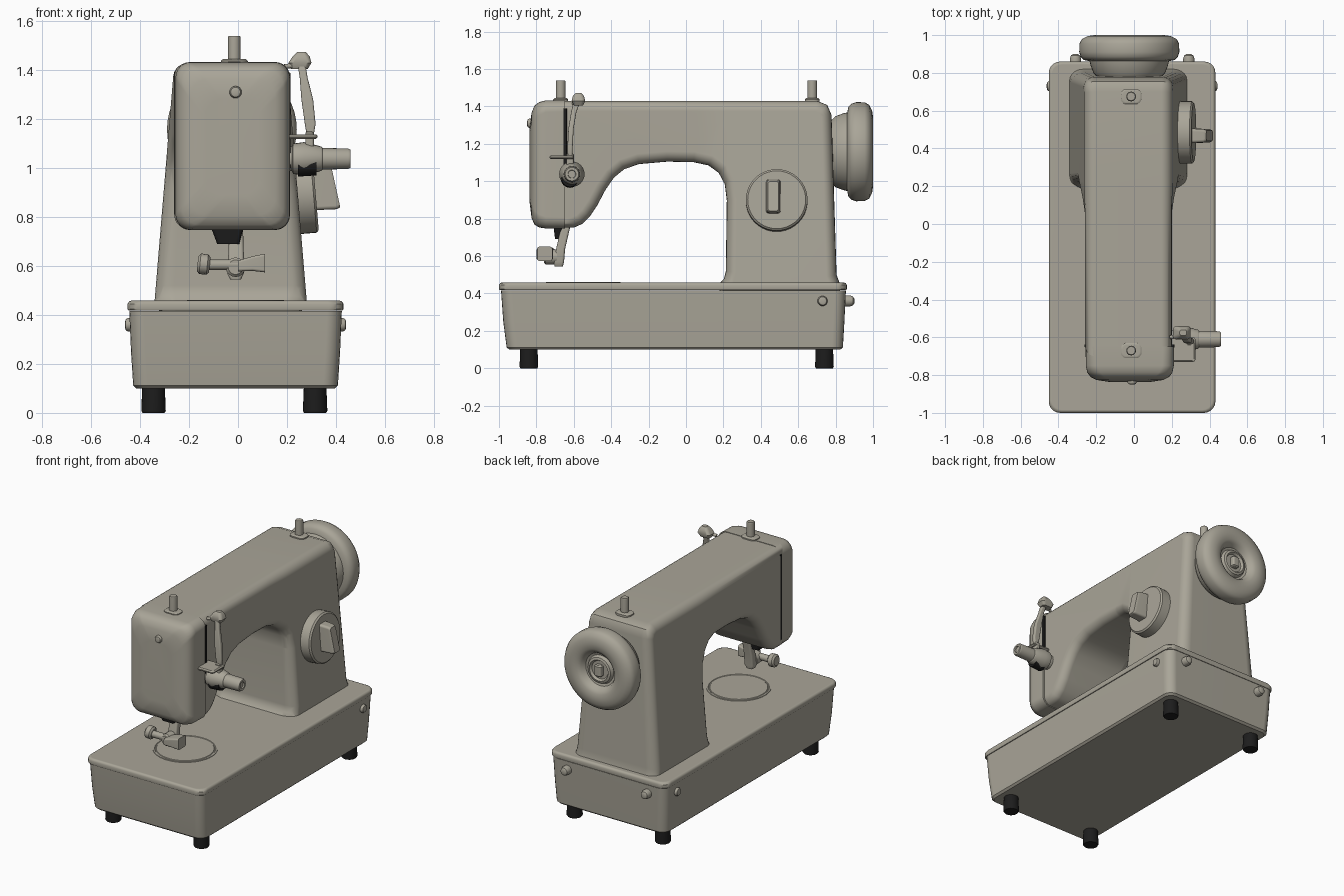
import bpy, bmesh, math
from mathutils import Vector


def material(name, rgb):
    m = bpy.data.materials.new(name)
    m.diffuse_color = (*rgb, 1)
    return m


ENAMEL = material("warm_grey_enamel", (0.40, 0.378, 0.315))
BLACK = material("black_rubber", (0.012, 0.012, 0.012))


def finish(name, bm, mat, angle=38):
    bmesh.ops.recalc_face_normals(bm, faces=bm.faces)
    for f in bm.faces:
        f.smooth = True
    for e in bm.edges:
        e.smooth = e.calc_face_angle(0) < math.radians(angle)
    me = bpy.data.meshes.new(name)
    bm.to_mesh(me)
    bm.free()
    me.materials.append(mat)
    ob = bpy.data.objects.new(name, me)
    bpy.context.collection.objects.link(ob)
    wn = ob.modifiers.new("weighted_normals", 'WEIGHTED_NORMAL')
    wn.keep_sharp = True
    return ob


def skin(rings):
    """Bridge equal-length rings of points and cap both ends."""
    bm = bmesh.new()
    vs = [[bm.verts.new(p) for p in r] for r in rings]
    n = len(vs[0])
    for a, b in zip(vs, vs[1:]):
        for i in range(n):
            j = (i + 1) % n
            bm.faces.new((a[i], a[j], b[j], b[i]))
    bm.faces.new(vs[0])
    bm.faces.new(vs[-1])
    return bm


def place(pts, axis, t):
    return [{'x': (t, a, b), 'y': (a, t, b), 'z': (a, b, t)}[axis] for a, b in pts]


def rounded(ca, cb, ha, hb, r, n=5):
    pts = []
    for q, (sa, sb) in enumerate(((1, 1), (-1, 1), (-1, -1), (1, -1))):
        for k in range(n + 1):
            w = math.pi / 2 * (q + k / n)
            pts.append((ca + sa * (ha - r) + r * math.cos(w), cb + sb * (hb - r) + r * math.sin(w)))
    return pts


def loft(name, axis, sections, mat=ENAMEL, n=5):
    """sections: (t, ca, cb, half_a, half_b, corner radius)"""
    return finish(name, skin([place(rounded(*s[1:], n), axis, s[0]) for s in sections]), mat)


def box(name, lo, hi, r=0.01, mat=ENAMEL):
    c = [(a + b) / 2 for a, b in zip(lo, hi)]
    h = [(b - a) / 2 for a, b in zip(lo, hi)]
    e = r * 0.6
    return loft(name, 'z', [(t, c[0], c[1], h[0] - d, h[1] - d, r) for t, d in
                            ((lo[2], e), (lo[2] + e, 0), (hi[2] - e, 0), (hi[2], e))], mat, 3)


def lathe(name, origin, direction, profile, mat=ENAMEL, seg=24):
    """profile: (distance along direction, radius)"""
    q = Vector(direction).to_track_quat('Z', 'Y')
    o = Vector(origin)
    rings = [[o + q @ Vector((r * math.cos(2 * math.pi * k / seg), r * math.sin(2 * math.pi * k / seg), t))
              for k in range(seg)] for t, r in profile]
    return finish(name, skin(rings), mat)


def screw(name, origin, direction, r, h):
    lathe(name, origin, direction, [(-0.02, r), (h * 0.5, r), (h * 0.85, r * 0.8), (h, r * 0.4)], seg=16)


# Base tray, lid and feet
CX = -0.01
loft("base_tray", 'z', [(0.10, CX, -0.06, 0.405, 0.885, 0.05), (0.112, CX, -0.06, 0.418, 0.899, 0.06),
                        (0.25, CX, -0.065, 0.427, 0.912, 0.06), (0.416, CX, -0.067, 0.434, 0.922, 0.06)])
loft("base_lid", 'z', [(0.418, CX, -0.07, 0.437, 0.926, 0.06), (0.424, CX, -0.07, 0.441, 0.93, 0.06),
                       (0.445, CX, -0.07, 0.441, 0.93, 0.06), (0.455, CX, -0.07, 0.435, 0.924, 0.06),
                       (0.459, CX, -0.07, 0.425, 0.914, 0.055)])
for x in (-0.345, 0.315):
    for y in (-0.84, 0.74):
        lathe("foot", (x, y, 0), (0, 0, 1), [(0, 0.045), (0.008, 0.05), (0.11, 0.046)], BLACK)
for side in (-1, 1):
    screw("side_screw", (CX + side * 0.43, 0.73, 0.36), (side, 0, 0), 0.027, 0.022)
    screw("rear_screw", (CX + side * 0.30, 0.85, 0.36), (0, 1, 0), 0.03, 0.05)

# Round bobbin cover on the bed
lathe("bobbin_cover", (-0.01, -0.55, 0.455), (0, 0, 1), [(0, 0.2), (0.007, 0.198), (0.007, 0.188),
      (0.004, 0.185), (0.004, 0.18), (0.007, 0.177)], seg=48)

# Arm and pillar: side profile lofted across x with rounded edges, then flared
profile = [(-0.70, 0.752), (-0.60, 0.752), (-0.555, 0.772), (-0.515, 0.81), (-0.475, 0.87), (-0.43, 0.955),
           (-0.385, 1.02), (-0.33, 1.065), (-0.25, 1.092), (-0.10, 1.105), (0.04, 1.102), (0.12, 1.085),
           (0.175, 1.045), (0.207, 0.985), (0.218, 0.90), (0.213, 0.52), (0.203, 0.48), (0.18, 0.455),
           (0.18, 0.40), (0.825, 0.40), (0.82, 0.46), (0.805, 0.50), (0.778, 1.355), (0.755, 1.408),
           (0.70, 1.43), (-0.70, 1.43)]


def inset(pts, d):
    out = []
    for i, p in enumerate(pts):
        p = Vector(p)
        e1 = (p - Vector(pts[i - 1])).normalized()
        e2 = (Vector(pts[(i + 1) % len(pts)]) - p).normalized()
        n1, n2 = Vector((-e1.y, e1.x)), Vector((-e2.y, e2.x))
        out.append(tuple(p + (n1 + n2) * (d / (1 + n1.dot(n2)))))
    return out


HALF, R = 0.23, 0.055
steps = [k * math.pi / 10 for k in range(6)]
left = [(-(HALF - R + R * math.cos(a)), R * (1 - math.sin(a))) for a in steps]
rings = left + [(-x, d) for x, d in reversed(left)]
bm = skin([place(inset(profile, d), 'x', x) for x, d in rings])
for y in (0.06, 0.22):
    bmesh.ops.bisect_plane(bm, geom=bm.verts[:] + bm.edges[:] + bm.faces[:],
                           plane_co=(0, y, 0), plane_no=(0, 1, 0))
for v in bm.verts:
    ramp = min(max((v.co.y - 0.06) / 0.16, 0), 1)
    v.co.x *= 1 + ramp * (1.43 - v.co.z) / 0.97 * 0.35
    v.co.x -= 0.03
finish("arm_and_pillar", bm, ENAMEL)

# Domed face plate, its seams and screw
loft("face_plate", 'y', [(-0.648, -0.022, 1.09, 0.234, 0.343, 0.06), (-0.75, -0.022, 1.09, 0.233, 0.342, 0.062),
                         (-0.785, -0.022, 1.088, 0.226, 0.335, 0.07), (-0.81, -0.022, 1.086, 0.208, 0.318, 0.075),
                         (-0.826, -0.022, 1.085, 0.175, 0.28, 0.08), (-0.836, -0.022, 1.085, 0.11, 0.2, 0.08)], n=6)
box("left_seam", (-0.262, -0.652, 0.81), (-0.25, -0.638, 1.39), 0.003, BLACK)
box("right_seam", (0.195, -0.655, 1.0), (0.214, -0.637, 1.39), 0.003, BLACK)
screw("face_screw", (-0.01, -0.825, 1.31), (0, -1, 0), 0.025, 0.025)

# Spool pins on top
for y in (-0.67, 0.675):
    loft("spool_pin_flange", 'z', [(1.42, -0.015, y, 0.055, 0.04, 0.03), (1.438, -0.015, y, 0.055, 0.04, 0.03),
                                   (1.446, -0.015, y, 0.045, 0.03, 0.025)])
    lathe("spool_pin", (-0.015, y, 1.43), (0, 0, 1), [(0, 0.026), (0.105, 0.026), (0.11, 0.022)], seg=12)

# Handwheel with dished centre
lathe("handwheel", (-0.025, 0, 1.158), (0, 1, 0), [
    (0.76, 0.16), (0.785, 0.175), (0.80, 0.19), (0.84, 0.205), (0.862, 0.21), (0.868, 0.24), (0.885, 0.257),
    (0.91, 0.265), (0.955, 0.264), (0.98, 0.25), (0.995, 0.22), (1.0, 0.185), (0.995, 0.15), (0.98, 0.125),
    (0.95, 0.11), (0.945, 0.095), (0.965, 0.085), (0.97, 0.07), (0.955, 0.06)], seg=48)
box("handwheel_nub", (-0.05, 0.94, 1.12), (0.0, 0.985, 1.196), 0.012)

# Stitch dial and grip on the pillar
lathe("stitch_dial", (0.22, 0.485, 0.893), (1, 0, 0.085), [(0, 0.165), (0.088, 0.165), (0.097, 0.155)], seg=40)
grip = loft("dial_grip", 'x', [(0.29, 0.467, 0.92, 0.04, 0.092, 0.015), (0.385, 0.467, 0.92, 0.035, 0.088, 0.015),
                               (0.40, 0.467, 0.92, 0.028, 0.08, 0.015)])
for v in grip.data.vertices:
    v.co.x -= 0.22 * (v.co.z - 0.92)

# Thread tension knob
lathe("tension_knob", (0.19, -0.61, 1.038), (1, 0, 0), [(0, 0.05), (0.03, 0.05), (0.035, 0.062), (0.08, 0.068),
      (0.15, 0.05), (0.155, 0.044), (0.26, 0.042), (0.27, 0.036), (0.27, 0.022), (0.262, 0.02)])
lathe("tension_disc", (0.245, -0.62, 1.015), (1, 0, 0), [(0, 0.05), (0.075, 0.045)], BLACK)
box("thread_guide", (0.19, -0.73, 1.118), (0.325, -0.60, 1.138), 0.012)
box("thread_guide_post", (0.275, -0.64, 1.07), (0.31, -0.60, 1.15), 0.01)

# Take-up lever
loft("take_up_lever", 'z', [(1.12, 0.295, -0.62, 0.012, 0.012, 0.008), (1.18, 0.295, -0.62, 0.022, 0.014, 0.008),
                            (1.28, 0.283, -0.615, 0.024, 0.014, 0.008), (1.37, 0.268, -0.60, 0.016, 0.014, 0.008),
                            (1.42, 0.26, -0.585, 0.016, 0.018, 0.008)])
loft("take_up_eye", 'z', [(1.405, 0.25, -0.575, 0.035, 0.025, 0.015), (1.43, 0.253, -0.575, 0.047, 0.036, 0.02),
                          (1.455, 0.258, -0.575, 0.035, 0.03, 0.02), (1.473, 0.26, -0.575, 0.018, 0.015, 0.01)])
lathe("lever_link", (0.19, -0.60, 1.415), (1, 0.2, 0.1), [(0, 0.01), (0.06, 0.01)], seg=10)

# Needle bar, clamp and presser foot under the head
loft("bar_socket", 'z', [(0.69, -0.04, -0.675, 0.045, 0.025, 0.015), (0.77, -0.045, -0.675, 0.07, 0.035, 0.015)], BLACK)
loft("presser_bar", 'z', [(0.545, -0.01, -0.68, 0.022, 0.022, 0.012), (0.57, -0.01, -0.68, 0.034, 0.028, 0.012),
                          (0.64, -0.008, -0.67, 0.032, 0.024, 0.012), (0.77, -0.008, -0.64, 0.028, 0.024, 0.012)])
lathe("clamp_hub", (-0.01, -0.69, 0.595), (0, -1, 0), [(0, 0.04), (0.06, 0.04), (0.07, 0.03)], seg=16)
lathe("clamp_rod", (-0.12, -0.74, 0.605), (1, 0, 0), [(0, 0.022), (0.13, 0.022)], seg=12)
lathe("clamp_screw", (-0.165, -0.735, 0.61), (1, 0, -0.1), [(0, 0.03), (0.01, 0.042), (0.04, 0.042), (0.05, 0.03)], seg=16)
loft("presser_foot", 'x', [(0.0, -0.755, 0.60, 0.04, 0.022, 0.01), (0.06, -0.755, 0.61, 0.045, 0.03, 0.01),
                           (0.11, -0.755, 0.612, 0.04, 0.038, 0.01)], n=3)
